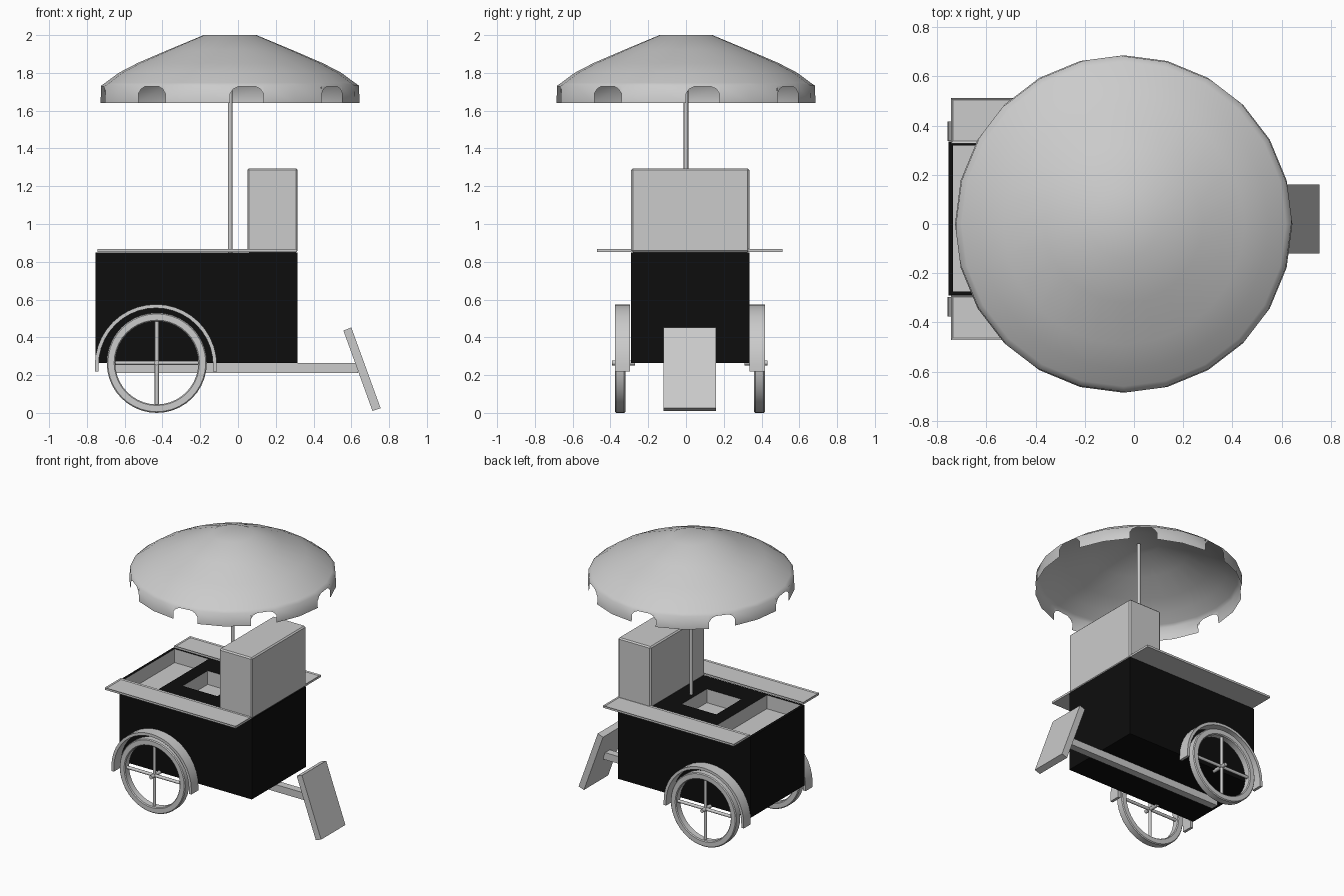
import bpy, bmesh
from math import sin, cos, pi, radians, atan2
from mathutils import Matrix, Vector

if "Cube" in bpy.data.objects:
    bpy.data.objects.remove(bpy.data.objects["Cube"])

CY = 0.02  # the cart's own mirror plane in y
black = bpy.data.materials.new("black_paint")
black.diffuse_color = (0.004, 0.004, 0.004, 1)
black.use_nodes = True
black.node_tree.nodes["Principled BSDF"].inputs["Base Color"].default_value = black.diffuse_color


def finish(name, bm, mat=None, smooth=None, bevel=0, normals=True):
    if normals:
        bmesh.ops.recalc_face_normals(bm, faces=bm.faces)
    me = bpy.data.meshes.new(name)
    bm.to_mesh(me)
    bm.free()
    ob = bpy.data.objects.new(name, me)
    bpy.context.collection.objects.link(ob)
    if mat:
        me.materials.append(mat)
    if bevel:
        m = ob.modifiers.new("bevel", 'BEVEL')
        m.width, m.segments = bevel, 1
    if smooth:
        bpy.ops.object.select_all(action='DESELECT')
        ob.select_set(True)
        bpy.context.view_layer.objects.active = ob
        bpy.ops.object.shade_smooth_by_angle(angle=radians(smooth))
    return ob


def box_bm(x0, x1, y0, y1, z0, z1):
    bm = bmesh.new()
    bmesh.ops.create_cube(bm, size=1, matrix=Matrix.Translation(
        ((x0 + x1) / 2, (y0 + y1) / 2, (z0 + z1) / 2)) @ Matrix.Diagonal((x1 - x0, y1 - y0, z1 - z0, 1)))
    return bm


def rod(name, a, b, r, n=12):
    a, b = Vector(a), Vector(b)
    d = b - a
    bm = bmesh.new()
    bmesh.ops.create_cone(bm, cap_ends=True, segments=n, radius1=r, radius2=r, depth=d.length,
                          matrix=Matrix.Translation((a + b) / 2) @ d.to_track_quat('Z', 'Y').to_matrix().to_4x4())
    return finish(name, bm, smooth=40)


def prism(name, pts, y0, y1, smooth=None):
    """Extrude an x-z outline along y."""
    bm = bmesh.new()
    f = bm.faces.new([bm.verts.new((x, y0, z)) for x, z in pts])
    g = bmesh.ops.extrude_face_region(bm, geom=[f])["geom"]
    bmesh.ops.translate(bm, vec=(0, y1 - y0, 0), verts=[v for v in g if isinstance(v, bmesh.types.BMVert)])
    return finish(name, bm, smooth=smooth)


# cart body: box whose top is a grid with two openings
TOP = 0.85
xs = [-0.755, -0.735, -0.46, -0.36, -0.08, 0.315]
ys = [-0.29, -0.275, -0.125, 0.165, 0.32, 0.335]
bm = box_bm(xs[0], xs[-1], ys[0], ys[-1], 0.265, TOP)
bm.faces.ensure_lookup_table()
bmesh.ops.delete(bm, geom=[f for f in bm.faces if f.normal.z > 0.5], context='FACES_ONLY')
for i in range(5):
    for j in range(5):
        if (i == 1 and 1 <= j <= 3) or (i == 3 and j == 2):
            continue
        bm.faces.new([bm.verts.new((xs[a], ys[b], TOP))
                      for a, b in ((i, j), (i + 1, j), (i + 1, j + 1), (i, j + 1))])
bmesh.ops.remove_doubles(bm, verts=bm.verts, dist=1e-4)
finish("cart_body", bm, black, normals=False)

# grey basins under the openings
for name, x0, x1, y0, y1 in (("wide_basin", xs[1], xs[2], ys[1], ys[4]),
                             ("square_basin", xs[3], xs[4], ys[2], ys[3])):
    bm = box_bm(x0, x1, y0, y1, TOP - 0.1, TOP)
    bmesh.ops.delete(bm, geom=[f for f in bm.faces if f.normal.z > 0.5], context='FACES_ONLY')
    bmesh.ops.reverse_faces(bm, faces=bm.faces)
    finish(name, bm, normals=False)

# tall cabinet on the counter
finish("cabinet", box_bm(0.05, 0.315, -0.29, 0.335, TOP, 1.295), bevel=0.009)

# side parts, mirrored about the cart's middle
WX, WZ, R = -0.43, 0.265, 0.265
for s, side in ((-1, "front"), (1, "back")):
    def y(d):
        return CY + s * d

    # fold-out shelf with a shallow raised rim
    a, b = sorted((y(0.308), y(0.492)))
    bm = box_bm(-0.745, 0.312, a, b, 0.852, 0.867)
    top = [f for f in bm.faces if f.normal.z > 0.5]
    bmesh.ops.inset_region(bm, faces=top, thickness=0.012)
    bmesh.ops.translate(bm, vec=(0, 0, -0.006), verts=top[0].verts)
    finish(side + "_shelf", bm)

    # wheel rim: lathed rectangle with softened corners
    bm = bmesh.new()
    prof = [(0.22, -0.022), (0.226, -0.028), (R - 0.006, -0.028), (R, -0.022),
            (R, 0.022), (R - 0.006, 0.028), (0.226, 0.028), (0.22, 0.022)]
    n = 40
    rings = [[bm.verts.new((WX + r * cos(2 * pi * k / n), y(0.369) + d, WZ + r * sin(2 * pi * k / n)))
              for r, d in prof] for k in range(n)]
    for k in range(n):
        p, q = rings[k], rings[(k + 1) % n]
        for m in range(8):
            bm.faces.new((p[m], p[(m + 1) % 8], q[(m + 1) % 8], q[m]))
    finish(side + "_wheel_rim", bm, smooth=30)

    # spokes and stub axle
    yc = y(0.369)
    rod(side + "_spoke_upright", (WX, yc, WZ - 0.23), (WX, yc, WZ + 0.23), 0.011)
    rod(side + "_spoke_level", (WX - 0.23, yc, WZ), (WX + 0.23, yc, WZ), 0.011)
    rod(side + "_axle", (WX, y(0.29), WZ), (WX, y(0.412), WZ), 0.013)

    # mudguard: arch with short straight legs
    angs = [pi * k / 20 for k in range(21)]
    fx, fz, ro, ri = -0.435, 0.252, 0.323, 0.303
    outer = [(fx + ro, 0.22)] + [(fx + ro * cos(t), fz + ro * sin(t)) for t in angs] + [(fx - ro, 0.22)]
    inner = [(fx + ri, 0.22)] + [(fx + ri * cos(t), fz + ri * sin(t)) for t in angs] + [(fx - ri, 0.22)]
    prism(side + "_mudguard", outer + inner[::-1], y(0.317), y(0.397), smooth=30)

# beam under the body and the tilted stand board
finish("under_beam", box_bm(-0.68, 0.635, CY - 0.027, CY + 0.027, 0.212, 0.264))
prism("stand_board", [(0.558, 0.436), (0.6, 0.452), (0.755, 0.025), (0.712, 0.01)], -0.12, 0.16)

# parasol pole
PX = -0.042
rod("parasol_pole", (PX, 0, TOP - 0.01), (PX, 0, 1.99), 0.012)

# parasol canopy: 24-sided dome with an arched notch in every third bottom panel
bm = bmesh.new()
N = 24
prof = [(0.14, 2.0), (0.32, 1.925), (0.49, 1.852), (0.59, 1.80), (0.66, 1.748), (0.684, 1.735), (0.686, 1.64)]
prof[5] = (0.682, 1.733)


def ring_point(i, r, z):
    t = 2 * pi * i / N
    return (PX + r * cos(t), r * sin(t), z)


rings = [[bm.verts.new(ring_point(i, r, z)) for i in range(N)] for r, z in prof]
bm.faces.new(rings[0])
for k in range(len(prof) - 1):
    for i in range(N):
        j = (i + 1) % N
        a, b, c, d = rings[k][i], rings[k][j], rings[k + 1][j], rings[k + 1][i]
        if k == len(prof) - 2 and i % 3 == 0:
            arch = [bm.verts.new(d.co.lerp(c.co, u) + Vector((0, 0, h)))
                    for u, h in ((0, 0.05), (0.1, 0.075), (0.25, 0.088), (0.75, 0.088), (0.9, 0.075), (1, 0.05))]
            bm.faces.new([b, a] + arch)
        else:
            bm.faces.new((a, d, c, b))
bm.normal_update()
finish("parasol_canopy", bm, smooth=70)
